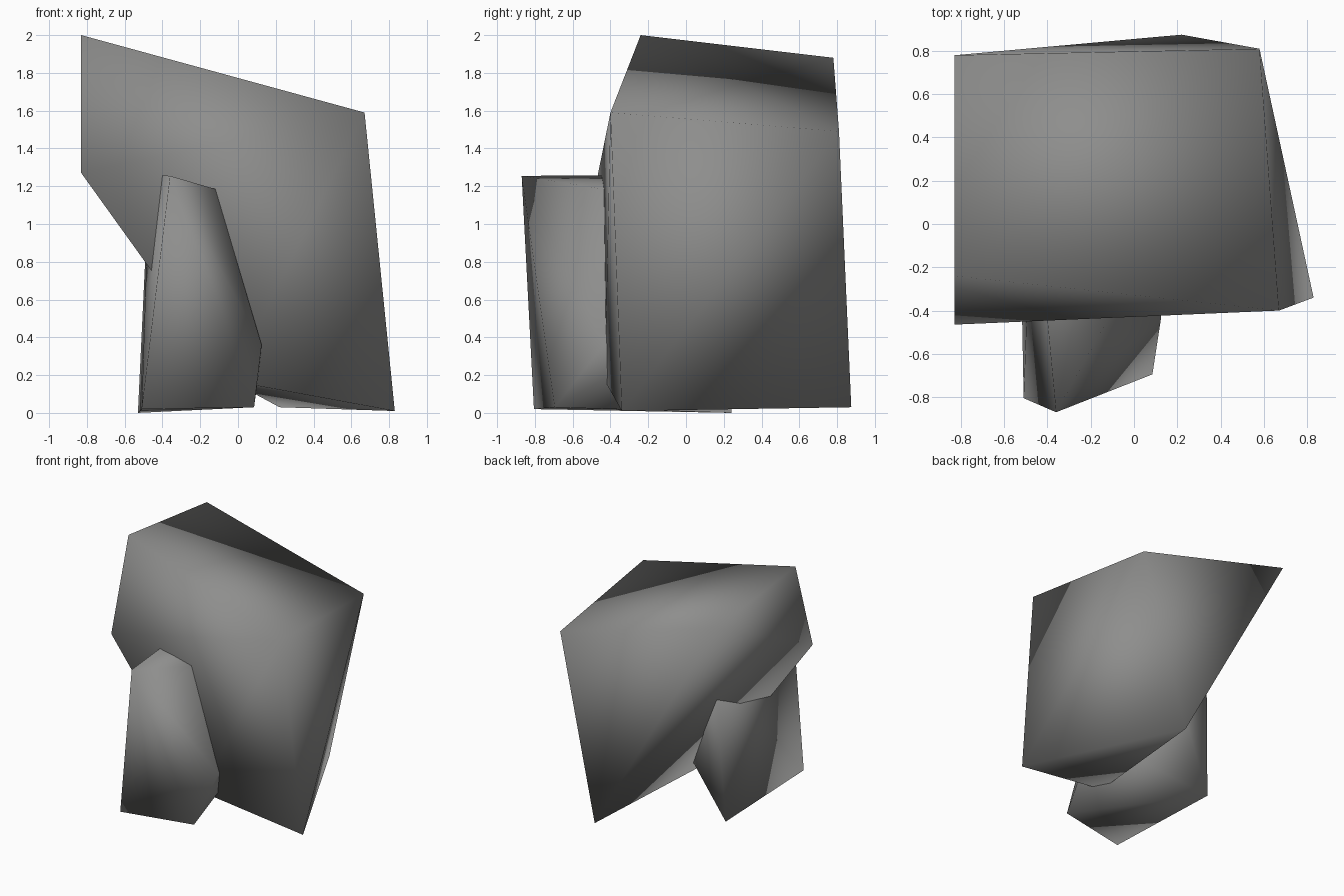
import bpy, bmesh

if "Cube" in bpy.data.objects:
    bpy.data.objects.remove(bpy.data.objects["Cube"])

# One grey stone colour
stone = bpy.data.materials.new("stone_grey")
stone.diffuse_color = (0.27, 0.27, 0.265, 1)
stone.use_nodes = True
stone.node_tree.nodes["Principled BSDF"].inputs["Base Color"].default_value = stone.diffuse_color


def rock(name, corners):
    """Low-poly smooth-shaded boulder: convex hull of a few corner points."""
    bm = bmesh.new()
    for p in corners:
        bm.verts.new(p)
    res = bmesh.ops.convex_hull(bm, input=bm.verts[:])
    loose = [v for v in bm.verts if not v.link_faces]
    bmesh.ops.delete(bm, geom=loose, context='VERTS')
    bmesh.ops.recalc_face_normals(bm, faces=bm.faces[:])
    for f in bm.faces:
        f.smooth = True
    mesh = bpy.data.meshes.new(name)
    bm.to_mesh(mesh)
    bm.free()
    mesh.materials.append(stone)
    obj = bpy.data.objects.new(name, mesh)
    bpy.context.collection.objects.link(obj)
    return obj


# Large leaning boulder
rock("large_rock", [
    (-0.83, -0.24, 2.00), (-0.83, 0.78, 1.88),   # top left
    (0.67, -0.40, 1.59), (0.58, 0.81, 1.49),     # top right
    (0.83, -0.34, 0.01), (0.22, 0.875, 0.03),    # foot
    (-0.83, -0.465, 1.27), (-0.04, -0.43, 0.17), # undercut front edge
])

# Small supporting boulder in front
rock("small_rock", [
    (-0.36, -0.87, 1.255), (-0.47, 0.30, 1.26),  # top left
    (-0.12, -0.44, 1.185), (-0.15, 0.20, 1.19),  # top right
    (0.125, -0.435, 0.36), (0.13, -0.12, 0.36),  # right shoulder
    (0.085, -0.695, 0.03), (-0.51, -0.805, 0.02),
    (-0.53, 0.24, 0.0),                          # foot
])
